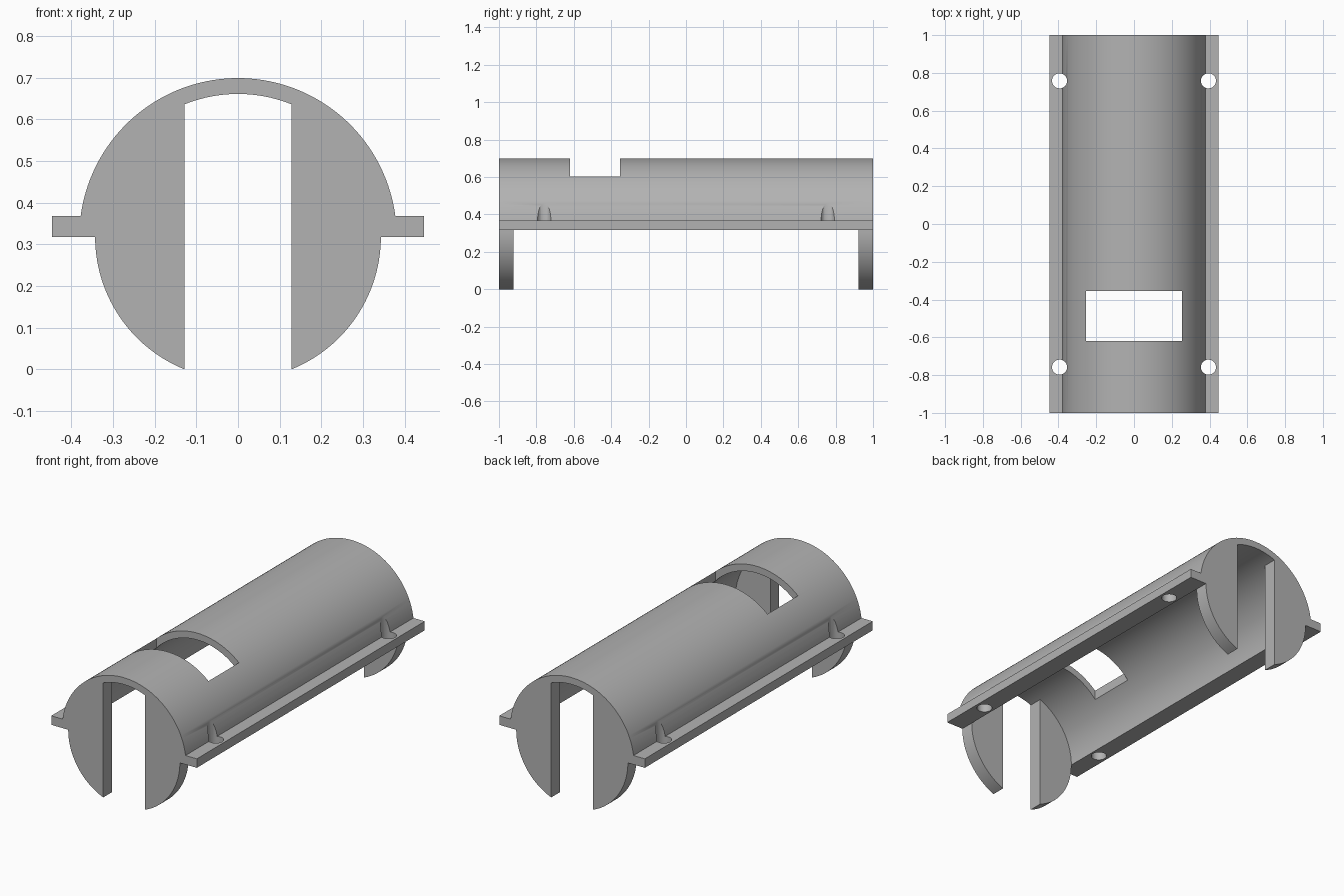
import bpy, bmesh
from math import sin, cos, asin, acos, sqrt, pi, radians

cube = bpy.data.objects.get("Cube")
if cube:
    bpy.data.objects.remove(cube, do_unlink=True)

R_OUT, R_IN = 0.381, 0.343          # shell radii
SLOT = 0.128                        # half width of the end slots
AXIS = sqrt(R_IN**2 - SLOT**2)      # height of the shell axis
FLANGE_X, FLANGE_T = 0.447, 0.05
PLATE_T = 0.077


def arc(radius, a0, a1, n):
    """Points (x, z) on an arc around the shell axis."""
    return [(radius * cos(a0 + (a1 - a0) * i / n),
             AXIS + radius * sin(a0 + (a1 - a0) * i / n)) for i in range(n + 1)]


def mirrored(points):
    return [(-x, z) for x, z in points]


# Cross-section of the half-round shell with its side flanges
a_slot = acos(SLOT / R_IN)
a_flange = asin(FLANGE_T / R_OUT)
side_arc = arc(R_IN, 0, a_slot, 28)
crown = arc(R_IN, a_slot, pi - a_slot, 20)
right_flange = [(FLANGE_X, AXIS), (FLANGE_X, AXIS + FLANGE_T)]
shell = (right_flange + arc(R_OUT, a_flange, pi - a_flange, 72)
         + mirrored(right_flange)[::-1]
         + mirrored(side_arc) + crown[::-1][1:-1] + side_arc[::-1])

# Cross-section of the end plates on either side of the slot
plate = arc(R_IN, -a_slot, 0, 28)[:-1] + side_arc

# Extrude the cells along the length; faces shared by two cells vanish
stations = [-1, -1 + PLATE_T, 1 - PLATE_T, 1]
cells = [(shell, k) for k in range(3)]
cells += [(p, k) for k in (0, 2) for p in (plate, mirrored(plate)[::-1])]

bm = bmesh.new()
verts, faces = {}, {}


def vert(point, y):
    key = (round(point[0], 5), round(y, 5), round(point[1], 5))
    if key not in verts:
        verts[key] = bm.verts.new(key)
    return verts[key]


def toggle(loop):
    key = frozenset(loop)
    if key in faces:
        del faces[key]
    else:
        faces[key] = loop


for outline, k in cells:
    front = [vert(p, stations[k]) for p in outline]
    back = [vert(p, stations[k + 1]) for p in outline]
    toggle(front)
    toggle(back[::-1])
    for i in range(len(outline)):
        toggle([front[i - 1], back[i - 1], back[i], front[i]])

for loop in faces.values():
    bm.faces.new(loop)
bmesh.ops.recalc_face_normals(bm, faces=bm.faces)
bmesh.ops.dissolve_limit(bm, angle_limit=radians(0.2), verts=bm.verts, edges=bm.edges)
mesh = bpy.data.meshes.new("half_round_cover")
bm.to_mesh(mesh)
bm.free()
cover = bpy.data.objects.new("half_round_cover", mesh)
bpy.context.collection.objects.link(cover)

grey = bpy.data.materials.new("plain_grey")
grey.use_nodes = True
grey.diffuse_color = (0.45, 0.45, 0.45, 1)
grey.node_tree.nodes["Principled BSDF"].inputs["Base Color"].default_value = grey.diffuse_color
mesh.materials.append(grey)

# Cutters: the top window and four screw holes
cutters = []
bpy.ops.mesh.primitive_cube_add(size=1, location=(0, -0.487, 0.75))
window = bpy.context.object
window.name = "window_cutter"
window.scale = (0.506, 0.267, 0.5)
cutters.append(window)
for x in (-0.394, 0.394):
    for y in (-0.758, 0.758):
        bpy.ops.mesh.primitive_cylinder_add(vertices=32, radius=0.04, depth=0.6,
                                            location=(x, y, 0.45))
        hole = bpy.context.object
        hole.name = "screw_hole_cutter"
        cutters.append(hole)

bpy.ops.object.select_all(action="DESELECT")
bpy.context.view_layer.objects.active = cover
cover.select_set(True)
for cutter in cutters:
    cutter.hide_render = True
    cut = cover.modifiers.new("cut", "BOOLEAN")
    cut.operation = "DIFFERENCE"
    cut.solver = "EXACT"
    cut.object = cutter
    bpy.ops.object.modifier_apply(modifier=cut.name)
    bpy.data.objects.remove(cutter, do_unlink=True)

bpy.ops.object.shade_smooth_by_angle(angle=radians(30))
